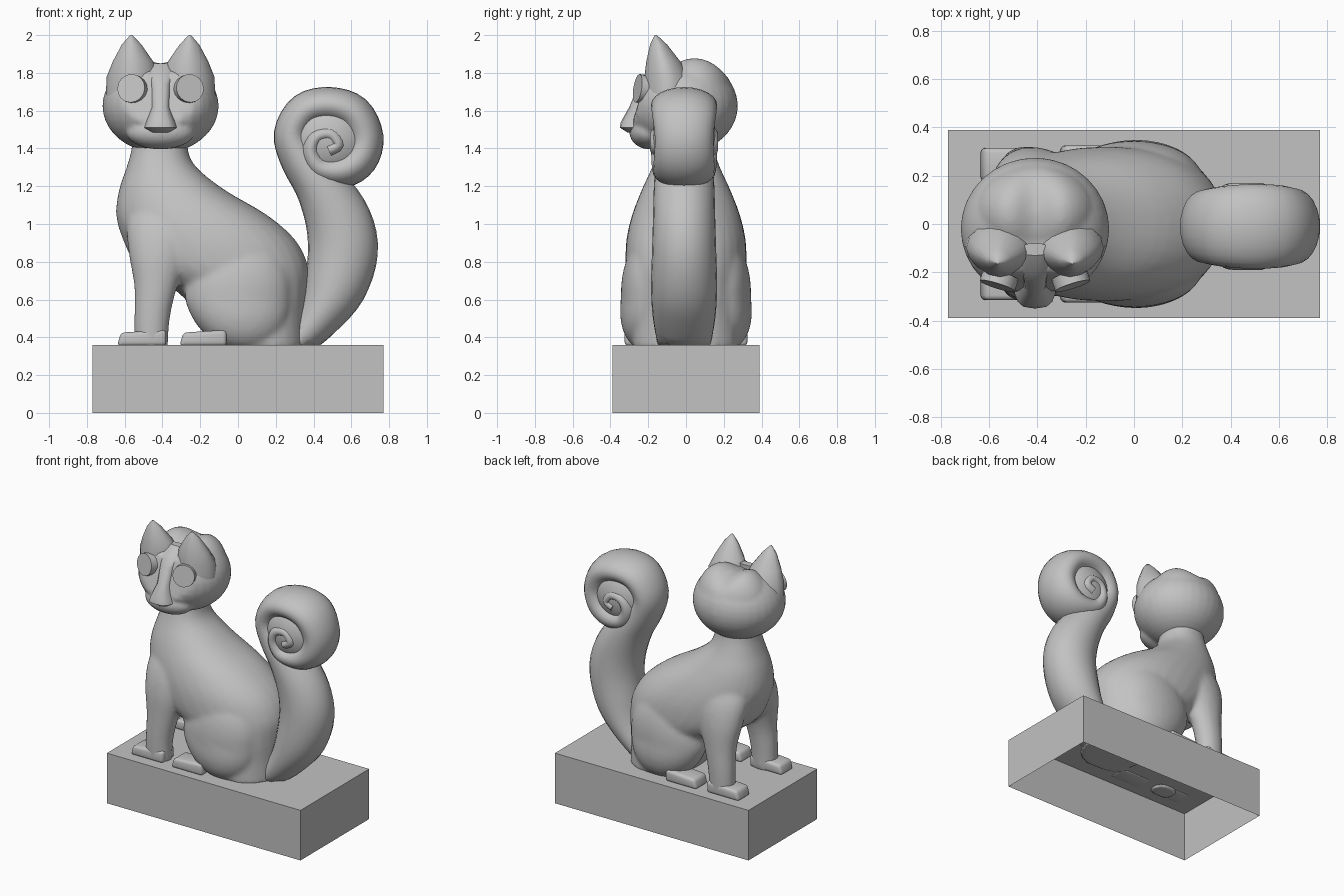
import bpy, bmesh, math
from mathutils import Vector, Matrix

old = bpy.data.objects.get("Cube")
if old:
    bpy.data.objects.remove(old, do_unlink=True)

stone = bpy.data.materials.new("grey_stone")
stone.use_nodes = True
colour = (0.54, 0.54, 0.54, 1)
stone.diffuse_color = colour
stone.node_tree.nodes["Principled BSDF"].inputs["Base Color"].default_value = colour

FLOOR = 0.355
HEAD_X = -0.41
X, Y = Vector((1, 0, 0)), Vector((0, 1, 0))


def finish(name, bm, angle=40, voxel=0, smooth=6):
    """Turn a bmesh into an object, optionally fused by a voxel remesh."""
    bmesh.ops.recalc_face_normals(bm, faces=bm.faces)
    mesh = bpy.data.meshes.new(name)
    bm.to_mesh(mesh)
    bm.free()
    mesh.materials.append(stone)
    ob = bpy.data.objects.new(name, mesh)
    bpy.context.collection.objects.link(ob)
    if voxel:
        mod = ob.modifiers.new("fuse", "REMESH")
        mod.mode = "VOXEL"
        mod.voxel_size = voxel
        mod.use_smooth_shade = True
        mod = ob.modifiers.new("soften", "SMOOTH")
        mod.iterations = smooth
    else:
        bpy.ops.object.select_all(action="DESELECT")
        ob.select_set(True)
        bpy.context.view_layer.objects.active = ob
        bpy.ops.object.shade_smooth_by_angle(angle=math.radians(angle))


def spline(keys, steps):
    """Smooth curve of number tuples through the keys."""
    out = []
    for i in range(len(keys) - 1):
        a, b = keys[max(i - 1, 0)], keys[i]
        c, d = keys[i + 1], keys[min(i + 2, len(keys) - 1)]
        for s in range(steps):
            t = s / steps
            out.append([q + 0.5 * t * (r - p + t * (2 * p - 5 * q + 4 * r - w + t * (3 * (q - r) + w - p)))
                        for p, q, r, w in zip(a, b, c, d)])
    return out + [list(keys[-1])]


def loft(bm, rings, sides=24, power=2):
    """Skin (centre, u, v) superellipse rings and cap both ends."""
    loops = []
    for centre, u, v in rings:
        loop = []
        for k in range(sides):
            a = math.tau * k / sides
            c, s = math.cos(a), math.sin(a)
            c = math.copysign(abs(c) ** (2 / power), c)
            s = math.copysign(abs(s) ** (2 / power), s)
            loop.append(bm.verts.new(centre + u * c + v * s))
        loops.append(loop)
    for lo, hi in zip(loops, loops[1:]):
        for k in range(sides):
            n = (k + 1) % sides
            bm.faces.new((lo[k], lo[n], hi[n], hi[k]))
    bm.faces.new(loops[0])
    bm.faces.new(loops[-1])


def level_rings(keys, steps=4):
    """Horizontal rings from (z, x_min, x_max, y_centre, y_radius)."""
    return [(Vector(((a + b) / 2, y, z)), X * (b - a) / 2, Y * r)
            for z, a, b, y, r in spline(keys, steps)]


def ball(bm, centre, radii, turn=0):
    m = Matrix.Translation(centre) @ Matrix.Rotation(turn, 4, "Y") @ Matrix.Diagonal((*radii, 1))
    return bmesh.ops.create_uvsphere(bm, u_segments=32, v_segments=20, radius=1, matrix=m)["verts"]


# Plinth: a thin shell, open underneath
bm = bmesh.new()
bmesh.ops.create_cube(bm, size=1, matrix=Matrix.Translation((0, 0, 0.18)) @ Matrix.Diagonal((1.54, 0.78, 0.36, 1)))
bmesh.ops.delete(bm, geom=[f for f in bm.faces if f.normal.z < -0.5], context="FACES_ONLY")
finish("plinth", bm, 20)

# Torso, neck, front legs and haunches fused together
bm = bmesh.new()
loft(bm, level_rings([
    (0.345, -0.10, 0.36, 0, 0.28), (0.5, -0.20, 0.36, 0, 0.29),
    (0.64, -0.32, 0.37, 0, 0.305), (0.78, -0.53, 0.37, 0, 0.32),
    (0.92, -0.61, 0.30, 0, 0.315), (1.05, -0.645, 0.15, 0, 0.285),
    (1.18, -0.63, -0.07, 0, 0.235), (1.3, -0.59, -0.22, 0, 0.18),
    (1.39, -0.565, -0.265, 0, 0.15), (1.46, -0.56, -0.26, 0, 0.14)]), 32, 2.2)
for side in (-1, 1):
    loft(bm, level_rings([
        (0.345, -0.55, -0.37, side * 0.24, 0.075), (0.5, -0.55, -0.36, side * 0.24, 0.08),
        (0.67, -0.55, -0.32, side * 0.23, 0.09), (0.85, -0.58, -0.25, side * 0.20, 0.115),
        (1.0, -0.59, -0.22, side * 0.15, 0.13), (1.14, -0.55, -0.28, side * 0.10, 0.10)]), 20)
    for v in ball(bm, (0.0, side * 0.19, 0.63), (0.28, 0.155, 0.31), 0.25):
        if v.co.z < 0.6:
            v.co.x += (0.6 - v.co.z) * 0.2
            v.co.y = side * (0.19 + (side * v.co.y - 0.19) * (1 + 1.2 * (0.6 - v.co.z)))
        v.co.z = max(v.co.z, 0.345)
finish("body", bm, voxel=0.015, smooth=8)

# Paws on both sides
for side, label in ((-1, "right"), (1, "left")):
    for part, x0, x1, y in (("front", -0.64, -0.38, 0.245), ("hind", -0.31, -0.06, 0.255)):
        bm = bmesh.new()
        size = Matrix.Diagonal((x1 - x0, 0.14, 0.085, 1))
        bmesh.ops.create_cube(bm, size=1, matrix=Matrix.Translation(((x0 + x1) / 2, side * y, FLOOR + 0.0425)) @ size)
        for v in bm.verts:
            if v.co.x < (x0 + x1) / 2 and v.co.z > FLOOR + 0.02:
                v.co.z -= 0.015
                v.co.x += 0.02
        bmesh.ops.bevel(bm, geom=bm.edges[:], offset=0.02, segments=3, affect="EDGES", profile=0.5)
        finish(f"{label}_{part}_paw", bm, 30)

# Curled tail: (x, z, half width, half depth) along its centre line
keys = [(0.30, 0.36, 0.09, 0.14), (0.42, 0.5, 0.12, 0.165), (0.51, 0.66, 0.165, 0.175),
        (0.555, 0.85, 0.185, 0.17), (0.53, 1.02, 0.175, 0.165), (0.44, 1.2, 0.14, 0.16),
        (0.33, 1.35, 0.11, 0.15), (0.285, 1.48, 0.095, 0.15), (0.355, 1.60, 0.095, 0.165),
        (0.485, 1.63, 0.095, 0.175), (0.61, 1.585, 0.1, 0.17), (0.67, 1.46, 0.1, 0.155),
        (0.64, 1.345, 0.1, 0.16), (0.55, 1.285, 0.095, 0.165), (0.435, 1.295, 0.08, 0.17),
        (0.385, 1.38, 0.068, 0.175), (0.415, 1.46, 0.064, 0.18), (0.49, 1.475, 0.064, 0.18),
        (0.53, 1.42, 0.06, 0.18), (0.48, 1.39, 0.06, 0.18)]
path = spline(keys, 4)
rings = []
for i, (x, z, wide, deep) in enumerate(path):
    a, b = path[max(i - 1, 0)], path[min(i + 1, len(path) - 1)]
    along = Vector((b[0] - a[0], 0, b[1] - a[1])).normalized()
    rings.append((Vector((x, -0.01, z)), along.cross(Y) * wide, Y * deep))
bm = bmesh.new()
loft(bm, rings, 24)
for v in bm.verts:
    v.co.z = max(v.co.z, FLOOR)
finish("tail", bm, 60)

# Solid core filling the middle of the curl
bm = bmesh.new()
ball(bm, (0.48, -0.01, 1.45), (0.23, 0.17, 0.22))
finish("tail_core", bm, 60)

# Head with a flattened, sloping face, muzzle and a crown dented along the middle
bm = bmesh.new()
for v in ball(bm, (HEAD_X, -0.02, 1.625), (0.308, 0.295, 0.25)):
    v.co.y = max(v.co.y, -0.22 - 0.3 * (1.75 - v.co.z))
ball(bm, (HEAD_X, -0.19, 1.485), (0.18, 0.11, 0.09))
ball(bm, (HEAD_X, 0.045, 1.665), (0.26, 0.205, 0.25))
for v in bm.verts:
    if v.co.z > 1.75:
        dent = math.exp(-((v.co.x - HEAD_X) / 0.09) ** 2)
        v.co.z -= 0.4 * (v.co.z - 1.75) * dent
finish("head", bm, voxel=0.013, smooth=5)

# Ears and eyes
for side, label in ((-1, "right"), (1, "left")):
    bm = bmesh.new()
    rings = []
    for z, mid, rx, y, ry in ((1.68, 0.15, 0.14, -0.09, 0.13), (1.78, 0.145, 0.14, -0.10, 0.12),
                              (1.86, 0.146, 0.107, -0.12, 0.09), (1.95, 0.153, 0.052, -0.145, 0.045),
                              (2.0, 0.155, 0.006, -0.16, 0.006)):
        rings.append((Vector((HEAD_X + side * mid, y, z)), X * rx, Y * ry))
    loft(bm, rings, 16, 1.7)
    finish(label + "_ear", bm, 50)
    bm = bmesh.new()
    place = (Matrix.Translation((HEAD_X + side * 0.149, -0.233, 1.715))
             @ Matrix.Rotation(side * 0.3, 4, "Z") @ Matrix.Rotation(math.pi / 2 - 0.15, 4, "X"))
    bmesh.ops.create_cone(bm, cap_ends=True, segments=16, radius1=0.076, radius2=0.076, depth=0.05, matrix=place)
    finish(label + "_eye", bm, 30)

# Wedge nose widening from brow to tip
bm = bmesh.new()
rings = []
for z, half, front in ((1.85, 0.05, -0.13), (1.80, 0.07, -0.20), (1.74, 0.055, -0.25), (1.62, 0.05, -0.30),
                       (1.54, 0.08, -0.345), (1.51, 0.09, -0.35), (1.485, 0.06, -0.31)):
    rings.append((Vector((HEAD_X, (front - 0.08) / 2, z)), X * half, Y * (front + 0.08) / 2))
loft(bm, rings, 16, 3)
finish("nose", bm, 35)
